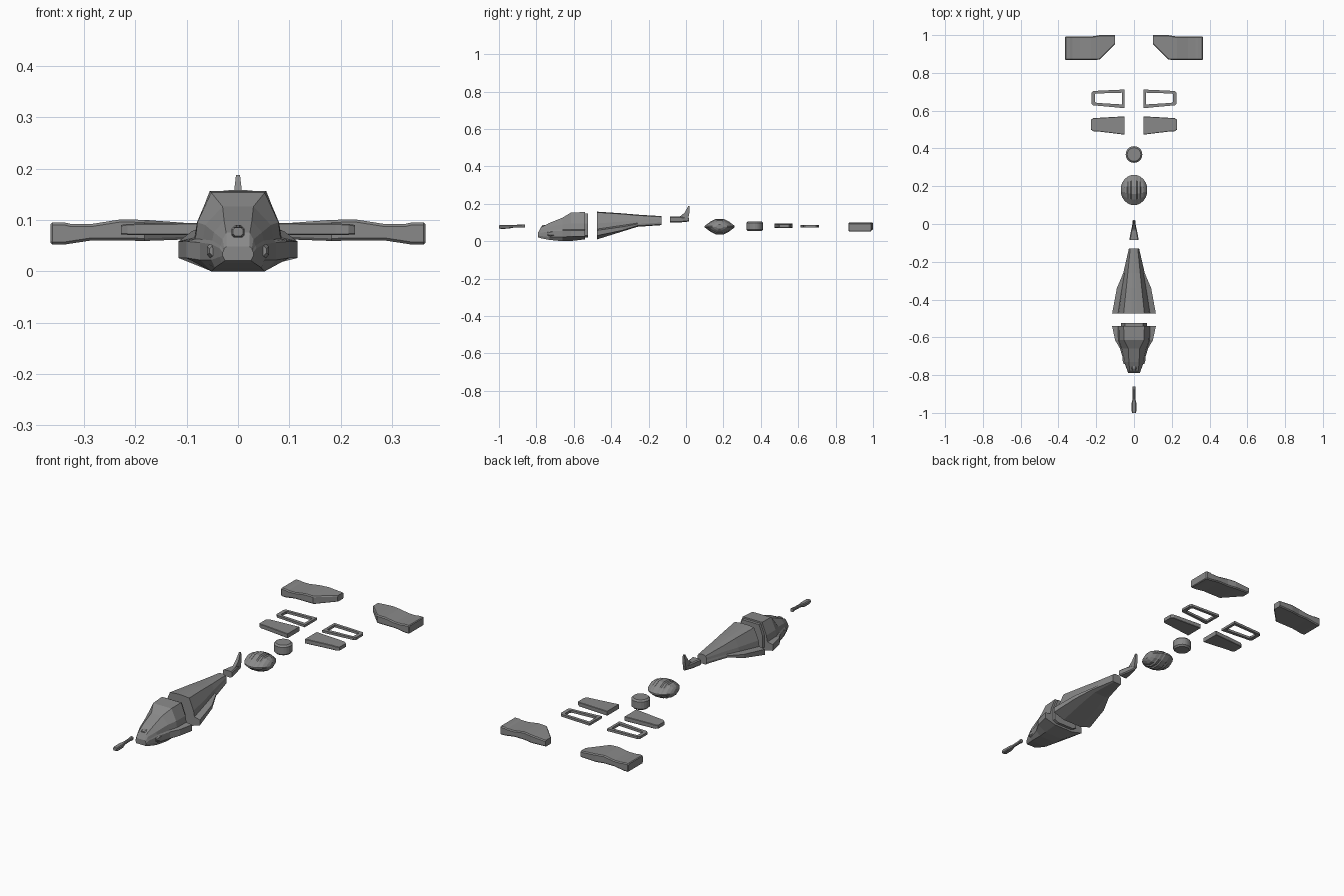
import bpy, bmesh
from math import sin, cos, tau

grey = bpy.data.materials.new("dark_grey")
grey.diffuse_color = (.25, .25, .25, 1)


def loft(name, rings, closed=False):
    """Skin a series of point rings; cap the ends or join last to first."""
    bm = bmesh.new()
    vs = [[bm.verts.new(p) for p in r] for r in rings]
    n = len(vs[0])
    pairs = list(zip(vs, vs[1:])) + ([(vs[-1], vs[0])] if closed else [])
    for a, b in pairs:
        for i in range(n):
            j = (i + 1) % n
            bm.faces.new((a[i], a[j], b[j], b[i]))
    if not closed:
        bm.faces.new(vs[0])
        bm.faces.new(vs[-1])
    bmesh.ops.recalc_face_normals(bm, faces=bm.faces)
    me = bpy.data.meshes.new(name)
    bm.to_mesh(me)
    bm.free()
    me.materials.append(grey)
    ob = bpy.data.objects.new(name, me)
    bpy.context.collection.objects.link(ob)
    return ob


def hull(name, sections):
    """Symmetric body: each section is y plus a half outline from top to bottom."""
    return loft(name, [[(x, y, z) for x, z in h] + [(-x, y, z) for x, z in reversed(h)]
                       for y, h in sections])


def octagon(a0, a1, b0, b1, c):
    return [(a0 + c, b0), (a1 - c, b0), (a1, b0 + c), (a1, b1 - c),
            (a1 - c, b1), (a0 + c, b1), (a0, b1 - c), (a0, b0 + c)]


def bar_y(name, sections, c, x0=0):
    """Chamfered bar along y from (y, half width, z0, z1), centred on x0."""
    return loft(name, [[(x, y, z) for x, z in octagon(x0 - w, x0 + w, z0, z1, c)]
                       for y, w, z0, z1 in sections])


def bar_x(name, sections, c, s):
    """Chamfered bar along x from (x, y0, y1, z0, z1), on side s."""
    return loft(name, [[(s * x, y, z) for y, z in octagon(y0, y1, z0, z1, c)]
                       for x, y0, y1, z0, z1 in sections])


# Nose gun
bar_y("nose_gun", [(-1, .010, .069, .085), (-.99, .013, .066, .086), (-.95, .013, .067, .086),
                   (-.925, .007, .072, .087), (-.88, .007, .073, .089),
                   (-.87, .009, .073, .090), (-.86, .009, .073, .090)], .004)

# Front fuselage with canopy, side sponsons and chin
hull("front_fuselage", [
    (-.79, [(.022, .048), (.027, .045), (.028, .04), (.03, .037), (.03, .03), (.025, .021)]),
    (-.775, [(.023, .075), (.030, .062), (.034, .05), (.036, .045), (.036, .028), (.032, .016)]),
    (-.73, [(.027, .098), (.047, .076), (.05, .06), (.053, .053), (.052, .022), (.045, .007)]),
    (-.66, [(.030, .126), (.064, .09), (.068, .062), (.074, .056), (.074, .022), (.052, 0)]),
    (-.615, [(.052, .153), (.079, .095), (.083, .063), (.1, .058), (.1, .026), (.054, .001)]),
    (-.54, [(.055, .156), (.079, .095), (.085, .063), (.116, .058), (.116, .026), (.054, .010)])])
hull("fuselage_joint", [(y, [(.048, .148), (.068, .095), (.068, .03), (.045, .02)])
                        for y in (-.545, -.525)])
for s in (-1, 1):
    bar_y("cheek_pod", [(-.74, .008, .03, .05), (-.725, .013, .026, .054), (-.64, .013, .026, .056)], .006, s * .047)
bar_y("nose_sensor", [(-.772, .011, .062, .082), (-.765, .013, .06, .086), (-.72, .014, .06, .088)], .005)

# Rear fuselage tapering to the tail boom
hull("rear_fuselage", [
    (-.475, [(.015, .158), (.055, .154), (.08, .095), (.085, .065), (.116, .058), (.116, .03), (.054, .010)]),
    (-.34, [(.012, .149), (.041, .145), (.06, .105), (.064, .085), (.091, .077), (.091, .058), (.045, .052)]),
    (-.26, [(.010, .142), (.033, .138), (.045, .112), (.05, .097), (.057, .092), (.057, .083), (.035, .077)]),
    (-.13, [(.008, .134), (.020, .130), (.025, .122), (.027, .112), (.027, .1), (.025, .09), (.02, .086)])])

# Tail stub and upright fin
bar_y("tail_stub", [(-.085, .025, .1, .132), (-.04, .017, .1, .132),
                    (0, .008, .103, .128), (.015, .006, .106, .124)], .005)
fin = [(-.06, .125), (-.03, .134), (-.008, .152), (.012, .187), (.02, .187), (.018, .15), (.010, .11)]
loft("tail_fin", [[(s * (.008 if z < .16 else .004), y, z) for y, z in fin] for s in (-1, 1)])

# Ribbed lens-shaped pod, skinned across x
lens = [(-.08, .004), (-.05, .027), (-.02, .042), (.02, .042), (.05, .027), (.08, .004)]
lens += [(y, -z) for y, z in reversed(lens)]
steps = [(.013, 1, 1), (.018, .97, .85), (.031, .9, .92), (.036, .86, .76),
         (.050, .72, .72), (.062, .5, .5), (.069, .25, .28)]
steps = [(-x, a, b) for x, a, b in reversed(steps)] + steps
loft("ribbed_pod", [[(x, .18 + a * y, .078 + b * z) for y, z in lens] for x, a, b in steps])

# Round hub with bevelled rims
loft("hub", [[(r * cos(tau * i / 20), .368 + r * sin(tau * i / 20), z) for i in range(20)]
             for z, r in ((.054, .036), (.062, .044), (.098, .044), (.106, .036))])

for s in (-1, 1):
    side = "right" if s > 0 else "left"
    # Tapered panel
    bar_x(side + "_panel", [(.05, .473, .57, .071, .094), (.19, .49, .562, .071, .093),
                            (.215, .491, .561, .071, .092), (.228, .5, .552, .072, .090)], .002, s)
    # Open frame
    outer = [(.05, .613), (.2, .627), (.217, .628), (.226, .637), (.226, .695), (.217, .704), (.2, .705), (.05, .712)]
    inner = [(.064, .633), (.195, .641), (.203, .643), (.207, .648), (.207, .685), (.203, .69), (.195, .691), (.064, .695)]
    loft(side + "_frame", [[(s * x, y, z) for x, y in o] for o, z in
                           ((outer, .074), (outer, .086), (inner, .086), (inner, .074))], closed=True)
    # Thick stub wing with raised middle and deeper tip
    bar_x(side + "_wing", [(.1, .953, 1, .062, .094), (.182, .87, 1, .059, .100),
                           (.228, .868, .992, .060, .101), (.285, .868, .992, .060, .092),
                           (.325, .868, .992, .054, .092), (.338, .868, .992, .052, .095),
                           (.361, .868, .992, .052, .095), (.365, .872, .988, .055, .092)], .005, s)
